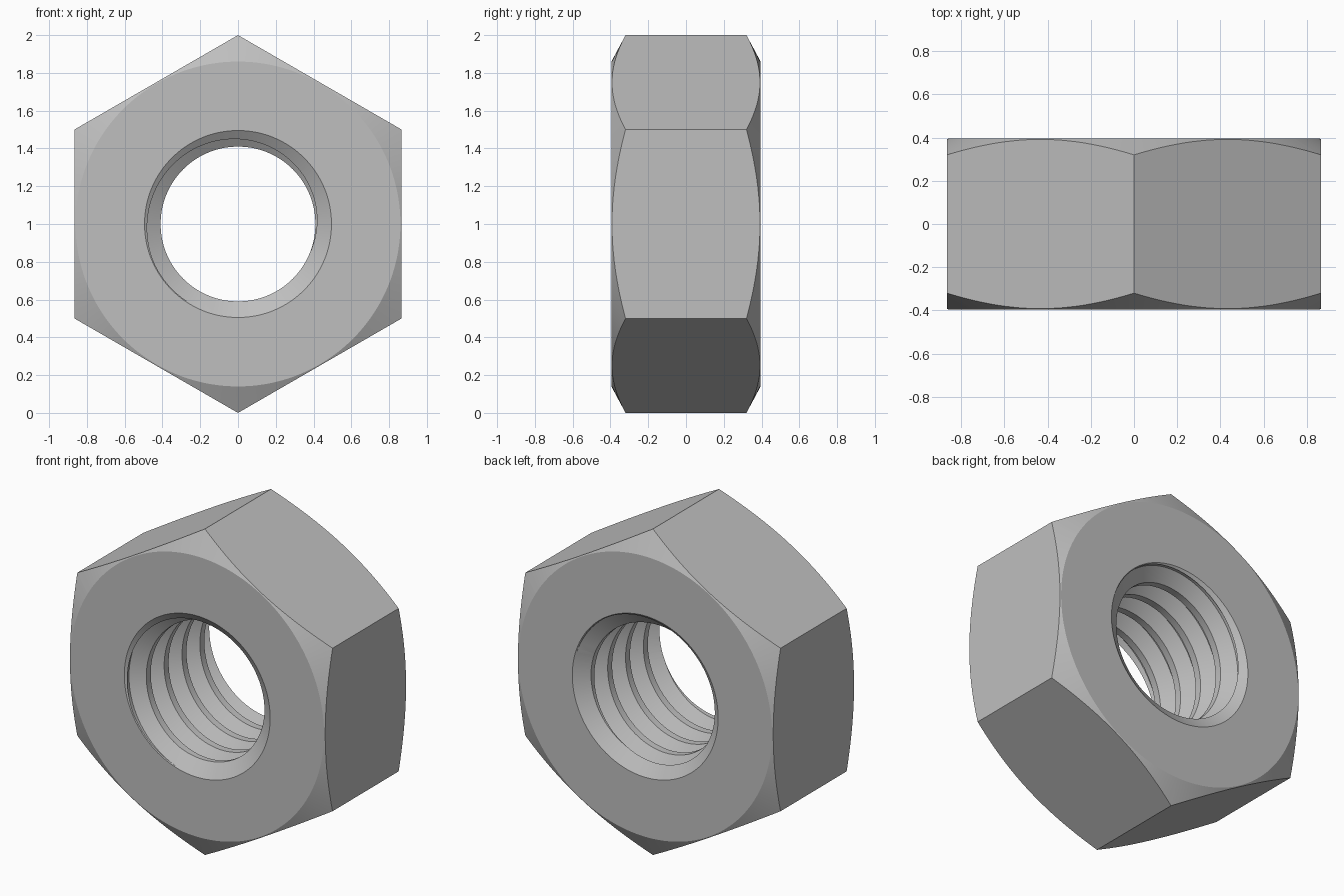
import bpy, bmesh, math

cube = bpy.data.objects.get("Cube")
if cube:
    bpy.data.objects.remove(cube, do_unlink=True)

HALF = 0.395      # half thickness along y
MAJOR = 0.495     # thread root and countersink rim radius
MINOR = 0.41      # thread crest radius
PITCH = 0.173
STEPS = 72        # segments per thread turn

steel = bpy.data.materials.new("steel grey")
steel.use_nodes = True
grey = (0.52, 0.52, 0.52, 1)
steel.diffuse_color = grey
steel.node_tree.nodes["Principled BSDF"].inputs["Base Color"].default_value = grey


def point(r, angle, y):
    return (r * math.sin(angle), y, 1 + r * math.cos(angle))


def finish(name, bm):
    bmesh.ops.recalc_face_normals(bm, faces=bm.faces[:])
    mesh = bpy.data.meshes.new(name)
    bm.to_mesh(mesh)
    bm.free()
    mesh.materials.append(steel)
    obj = bpy.data.objects.new(name, mesh)
    bpy.context.collection.objects.link(obj)
    return obj


def lathe(name, profile, segments):
    """Turn a closed (radius, y) profile around the nut's axis."""
    bm = bmesh.new()
    rings = [[bm.verts.new(point(r, math.tau * i / segments, y)) for r, y in profile]
             for i in range(segments)]
    n = len(profile)
    for i in range(segments):
        a, b = rings[i], rings[(i + 1) % segments]
        for j in range(n):
            k = (j + 1) % n
            bm.faces.new((a[j], a[k], b[k], b[j]))
    return finish(name, bm)


def thread_rod(name):
    """Solid helical rod that cuts the thread."""
    bm = bmesh.new()
    profile = [(MINOR, 0), (MINOR, 0.25), (MAJOR - 0.005, 0.56), (MAJOR - 0.005, 0.69)]
    turns = 8
    start = -PITCH * (turns + 1) / 2
    rows = []
    for i in range(STEPS * (turns + 1) + 1):
        rows.append([bm.verts.new(point(r, math.tau * i / STEPS, start + PITCH * (f + i / STEPS)))
                     for r, f in profile])
    # each row closes onto the row one turn later
    for i in range(STEPS * turns):
        a = rows[i] + [rows[i + STEPS][0]]
        b = rows[i + 1] + [rows[i + 1 + STEPS][0]]
        for j in range(len(profile)):
            bm.faces.new((a[j], a[j + 1], b[j + 1], b[j]))
    bmesh.ops.delete(bm, geom=[v for v in bm.verts if not v.link_faces], context='VERTS')
    # cap both ends with a fan
    rim = [e for e in bm.edges if e.is_boundary]
    for side in (-1, 1):
        centre = bm.verts.new((0, side * PITCH * (turns + 3) / 2, 1))
        for e in rim:
            if e.verts[0].co.y * side > 0:
                bm.faces.new((e.verts[0], e.verts[1], centre))
    return finish(name, bm)


def boolean(target, cutter, operation):
    mod = target.modifiers.new(operation.title(), 'BOOLEAN')
    mod.operation = operation
    mod.solver = 'EXACT'
    mod.object = cutter
    bpy.context.view_layer.objects.active = target
    bpy.ops.object.modifier_apply(modifier=mod.name)
    bpy.data.objects.remove(cutter, do_unlink=True)


# Hexagonal blank
nut = lathe("hex_nut", [(0.3, -0.5), (1, -0.5), (1, 0.5), (0.3, 0.5)], 6)

# Conical corner chamfers and countersunk bore
half = [(0.40, HALF - 0.067), (MAJOR, HALF), (0.86, HALF), (1.06, HALF - 0.107)]
turned = lathe("turned_shape", half + [(r, -y) for r, y in reversed(half)], 144)
boolean(nut, turned, 'INTERSECT')

# Internal thread
boolean(nut, thread_rod("thread_cutter"), 'DIFFERENCE')

bpy.ops.object.select_all(action='DESELECT')
nut.select_set(True)
bpy.context.view_layer.objects.active = nut
bpy.ops.object.shade_smooth_by_angle(angle=math.radians(25))
